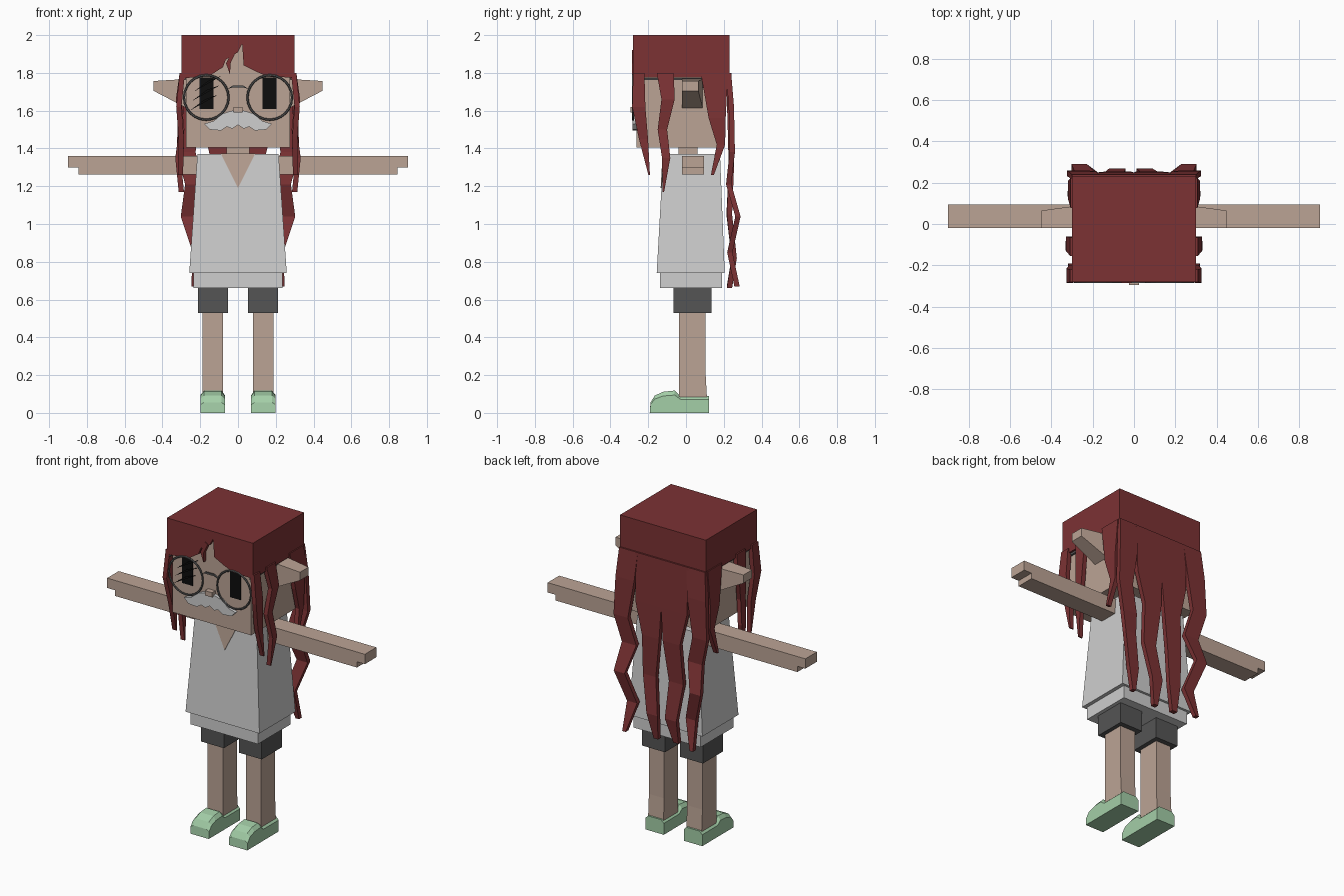
import bpy
import bmesh

cube = bpy.data.objects.get("Cube")
if cube:
    bpy.data.objects.remove(cube, do_unlink=True)


def material(name, r, g, b):
    m = bpy.data.materials.new(name)
    m.use_nodes = True
    m.diffuse_color = (r, g, b, 1)
    bsdf = next(n for n in m.node_tree.nodes if n.type == 'BSDF_PRINCIPLED')
    bsdf.inputs["Base Color"].default_value = (r, g, b, 1)
    return m


SKIN = material("skin", .50, .37, .30)
HAIR = material("dark_red_hair", .20, .032, .034)
SHIRT = material("light_grey_cloth", .62, .62, .62)
SHORTS = material("charcoal_cloth", .09, .09, .09)
SHOE = material("mint_green", .37, .62, .39)
BLACK = material("black", .004, .004, .004)
FRAME = material("frame_grey", .11, .11, .11)


def loft(name, rings, mat, side=1):
    """Closed solid skinned through rings of equal length; side=-1 mirrors x."""
    bm = bmesh.new()
    loops = [[bm.verts.new((x * side, y, z)) for x, y, z in r] for r in rings]
    n = len(loops[0])
    for a, b in zip(loops, loops[1:]):
        for i in range(n):
            j = (i + 1) % n
            bm.faces.new((a[i], a[j], b[j], b[i]))
    bm.faces.new(loops[0])
    bm.faces.new(loops[-1])
    bmesh.ops.recalc_face_normals(bm, faces=bm.faces)
    me = bpy.data.meshes.new(name)
    bm.to_mesh(me)
    bm.free()
    me.materials.append(mat)
    ob = bpy.data.objects.new(name, me)
    bpy.context.collection.objects.link(ob)
    return ob


def rect(x0, x1, y0, y1, z):
    return [(x0, y0, z), (x1, y0, z), (x1, y1, z), (x0, y1, z)]


def box(name, x, y, z, mat, side=1):
    return loft(name, [rect(*x, *y, h) for h in z], mat, side)


def plate(name, outline, y0, y1, mat, lean=0, side=1):
    """Front-facing outline of (x, z) points given depth along y."""
    top = max(z for x, z in outline)
    rings = [[(x, y + lean * (z - top), z) for x, z in outline] for y in (y0, y1)]
    return loft(name, rings, mat, side)


def strand(name, path, along, thick, side=1):
    """Flat hair lock: path of (x, y, z, half width), wide along x or y."""
    rings = []
    for x, y, z, w in path:
        dx, dy = (w, thick) if along == "x" else (thick, w)
        rings.append(rect(x - dx, x + dx, y - dy, y + dy, z))
    return loft(name, rings, HAIR, side)


# Head and neck
box("head", (-.275, .275), (-.262, .205), (1.405, 1.97), SKIN)
box("neck", (-.06, .06), (-.04, .06), (1.34, 1.42), SKIN)
box("nose", (-.025, .025), (-.295, -.26), (1.59, 1.62), SKIN)

# Hair cap with a jagged parted fringe
box("hair_cap", (-.3, .3), (-.258, .23), (1.775, 2), HAIR)
plate("fringe", [(-.3, 2), (-.3, 1.77), (-.15, 1.785), (-.08, 1.83), (-.065, 1.87),
                 (0, 1.91), (.022, 1.955), (.03, 1.84), (.1, 1.805), (.16, 1.78),
                 (.3, 1.775), (.3, 2)], -.28, -.257, HAIR)
plate("forehead_lock", [(-.03, 1.92), (-.063, 1.85), (-.042, 1.79), (-.04, 1.85), (-.012, 1.91)],
      -.286, -.262, HAIR)

# Moustache: half outline mirrored
half = [(.03, 1.60), (.08, 1.585), (.13, 1.545), (.18, 1.53), (.15, 1.50),
        (.09, 1.495), (.06, 1.515), (.03, 1.505)]
plate("moustache", [(0, 1.595)] + half + [(0, 1.525)] + [(-x, z) for x, z in reversed(half)],
      -.282, -.258, SHIRT)

# Scratch marks over one eye
for i in range(3):
    x, z = -.235 + .01 * i, 1.60 + .05 * i
    plate(f"scratch_{i + 1}", [(x - .02, z), (x + .13, z + .085), (x + .06, z + .06)],
          -.278, -.272, BLACK)

# Glasses bridge
plate("glasses_bridge", [(-.055, 1.715), (-.03, 1.732), (.03, 1.732), (.055, 1.715),
                         (.03, 1.722), (-.03, 1.722)], -.285, -.275, FRAME)

# Shirt, hem and open collar
loft("shirt", [rect(-.258, .258, -.155, .205, .74), rect(-.215, .215, -.12, .18, 1.37)], SHIRT)
box("shirt_hem", (-.235, .235), (-.138, .19), (.66, .75), SHIRT)
plate("open_collar", [(-.09, 1.372), (.09, 1.372), (0, 1.19)], -.124, -.118, SKIN, lean=.0556)

# Shoe side profile in (y, z)
SHOE_SIDE = [(.122, 0), (.122, .09), (-.03, .09), (-.06, .118), (-.12, .112),
             (-.165, .092), (-.188, .055), (-.192, 0)]

for side, tag in ((1, "left"), (-1, "right")):
    # Eyes and glasses
    box(f"{tag}_eye", (.13, .205), (-.267, -.26), (1.61, 1.775), BLACK, side)
    bpy.ops.mesh.primitive_torus_add(major_segments=24, minor_segments=6, major_radius=.118,
                                     minor_radius=.006, location=(side * .168, -.28, 1.67),
                                     rotation=(1.5708, 0, 0))
    rim = bpy.context.object
    rim.name = f"{tag}_glasses_rim"
    rim.data.materials.append(FRAME)
    box(f"{tag}_glasses_arm", (.277, .29), (-.28, .10), (1.762, 1.774), FRAME, side)
    box(f"{tag}_glasses_hook", (.277, .29), (.085, .10), (1.72, 1.774), FRAME, side)

    # Pointed ear tapering outward
    loft(f"{tag}_ear", [[(x, y0, z0), (x, y1, z0), (x, y1, z1), (x, y0, z1)]
                        for x, y0, y1, z0, z1 in ((.265, -.02, .09, 1.61, 1.768),
                                                  (.447, -.02, .065, 1.705, 1.757))], SKIN, side)

    # Arm with a stepped hand
    box(f"{tag}_arm", (.2, .845), (-.02, .095), (1.262, 1.36), SKIN, side)
    box(f"{tag}_hand", (.84, .9), (-.02, .095), (1.298, 1.36), SKIN, side)

    # Leg, shorts and shoe
    box(f"{tag}_shorts", (.053, .212), (-.066, .134), (.53, .70), SHORTS, side)
    loft(f"{tag}_leg", [rect(.08, .187, -.036, .112, .06), rect(.08, .187, -.036, .103, .22),
                        rect(.08, .187, -.036, .103, .56)], SKIN, side)
    loft(f"{tag}_shoe", [[(x, y, z * k) for y, z in SHOE_SIDE]
                         for x, k in ((.07, .8), (.088, 1), (.18, 1), (.199, .8))], SHOE, side)

    # Locks at the side of the face
    strand(f"{tag}_front_lock", [(.295, -.25, 1.80, .03), (.313, -.25, 1.62, .035),
                                 (.3, -.225, 1.45, .024), (.305, -.195, 1.26, .004)],
           "y", .014, side)
    strand(f"{tag}_middle_lock", [(.295, -.11, 1.80, .045), (.315, -.095, 1.66, .035),
                                  (.298, -.125, 1.50, .025), (.318, -.105, 1.35, .022),
                                  (.3, -.12, 1.17, .004)], "y", .014, side)
    strand(f"{tag}_rear_lock", [(.293, .15, 1.80, .072), (.305, .165, 1.56, .045),
                                (.3, .185, 1.42, .022), (.308, .14, 1.26, .008)],
           "y", .014, side)

    # Long wavy lock at the back corner
    strand(f"{tag}_wavy_lock", [(.235, .225, 1.80, .065), (.25, .24, 1.62, .065),
                                (.275, .245, 1.38, .05), (.23, .226, 1.21, .05),
                                (.265, .275, 1.04, .038), (.205, .232, .85, .035),
                                (.235, .27, .67, .012)], "x", .014, side)

# Long straight locks down the back
strand("back_lock_left", [(.09, .226, 1.80, .095), (.09, .235, 1.5, .09), (.07, .24, 1.3, .06),
                          (.085, .23, 1.05, .045), (.05, .255, .82, .038),
                          (.04, .23, .66, .015)], "x", .014)
strand("back_lock_right", [(-.09, .226, 1.80, .095), (-.09, .235, 1.5, .09),
                           (-.075, .24, 1.3, .06), (-.10, .228, 1.05, .05),
                           (-.08, .255, .82, .04), (-.1, .23, .67, .018)], "x", .014)
